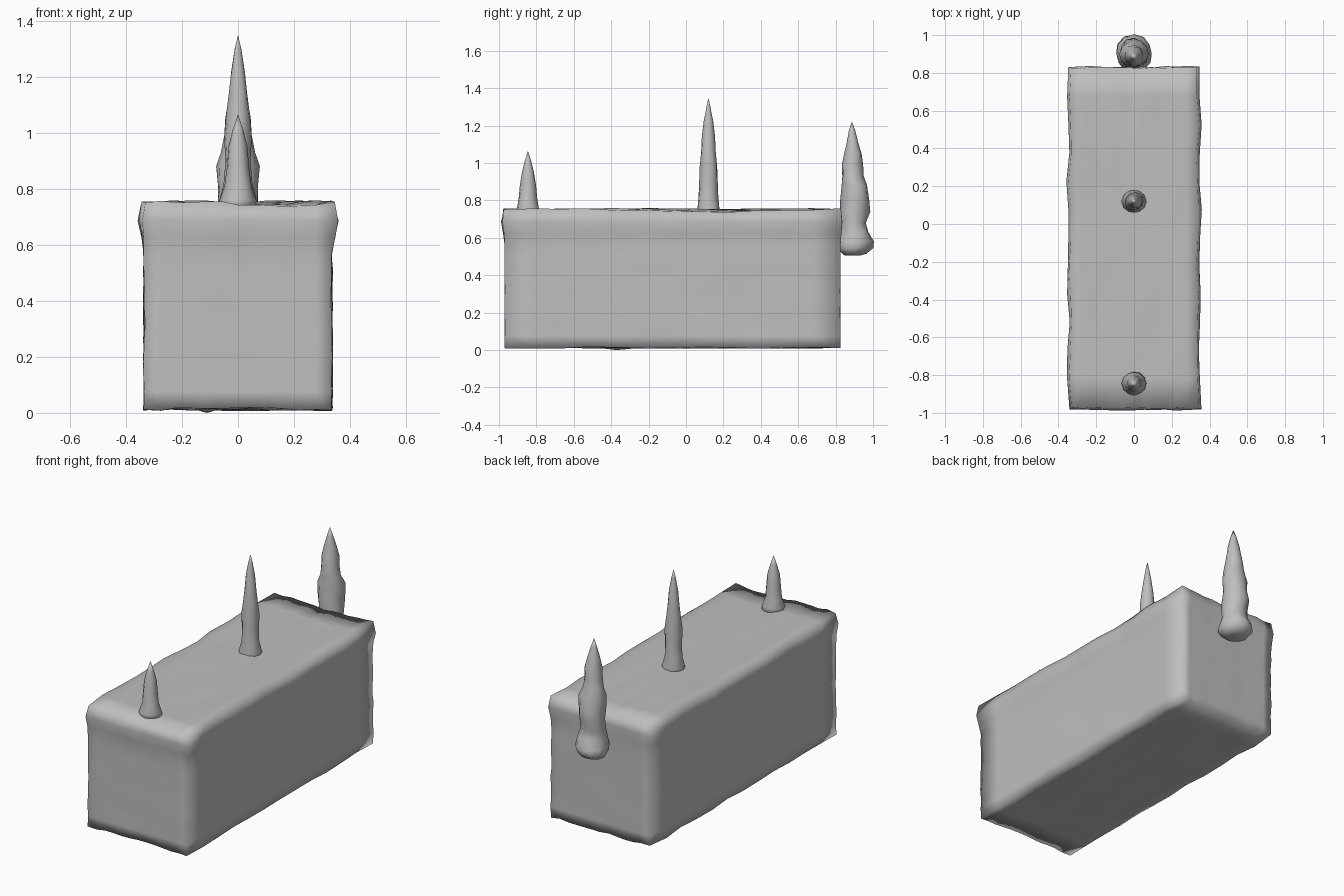
import bpy, bmesh, math, random

if "Cube" in bpy.data.objects:
    bpy.data.objects.remove(bpy.data.objects["Cube"])

random.seed(4)
stone = bpy.data.materials.new("pale grey stone")
stone.diffuse_color = (0.52, 0.52, 0.52, 1)
stone.use_nodes = True
stone.node_tree.nodes["Principled BSDF"].inputs["Base Color"].default_value = stone.diffuse_color


def finish(bm, name):
    bmesh.ops.recalc_face_normals(bm, faces=bm.faces)
    for f in bm.faces:
        f.smooth = True
    me = bpy.data.meshes.new(name)
    bm.to_mesh(me)
    bm.free()
    me.materials.append(stone)
    ob = bpy.data.objects.new(name, me)
    bpy.context.collection.objects.link(ob)
    return ob


# Rough block with a slightly flared lip under the top edge
bm = bmesh.new()
bmesh.ops.create_cube(bm, size=2)
bmesh.ops.subdivide_edges(bm, edges=bm.edges[:], cuts=11, use_grid_fill=True)
HALF_X, HALF_Y, MID_Y = 0.33, 0.895, -0.072
for v in bm.verts:
    u, w, h = v.co
    level = round((h + 1) * 6)
    flare = {12: 0.007, 11: 0.02, 10: 0.009}.get(level, 0.0)
    x, y, z = u * HALF_X, MID_Y + w * HALF_Y, 0.015 + 0.732 * (h + 1) / 2
    if abs(u) > 0.99:
        wave = 0.006 * math.sin(13 * y + u) + random.uniform(-0.004, 0.004)
        x += math.copysign(flare + wave, u)
    if abs(w) > 0.99:
        wave = random.uniform(-0.004, 0.004)
        y += math.copysign(flare * (0.9 if w < 0 else 0.5) + wave, w)
    if h > 0.99:
        z += 0.007 * math.sin(9 * x + 4 * y + 1) + random.uniform(-0.004, 0.006)
    elif h < -0.99:
        z += random.uniform(-0.008, 0.005)
    v.co = (x, y, z)
bm.verts.ensure_lookup_table()
min(bm.verts, key=lambda v: v.co.z).co.z = 0
finish(bm, "block")


# Spikes: (z, radius, y offset) profiles swept into uneven pointed columns
def spike(name, y0, profile, wobble, sides=12):
    bm = bmesh.new()
    rings = []
    for i, (z, r, dy) in enumerate(profile[:-1]):
        ring = []
        for k in range(sides):
            a = math.tau * k / sides
            rr = r * (1 + wobble * math.sin(2 * a + 1.7 * i))
            ring.append(bm.verts.new((rr * math.cos(a), y0 + dy + rr * math.sin(a), z)))
        rings.append(ring)
    tip = bm.verts.new((0, y0 + profile[-1][2], profile[-1][0]))
    for a, b in zip(rings, rings[1:]):
        for k in range(sides):
            n = (k + 1) % sides
            bm.faces.new((a[k], a[n], b[n], b[k]))
    for k in range(sides):
        bm.faces.new((rings[-1][k], rings[-1][(k + 1) % sides], tip))
    bm.faces.new(rings[0][::-1])
    finish(bm, name)


spike("middle_spike", 0.12, [
    (0.73, 0.064, 0), (0.76, 0.062, 0), (0.82, 0.052, 0), (0.90, 0.047, 0),
    (0.98, 0.048, 0), (1.06, 0.041, 0), (1.14, 0.034, 0), (1.22, 0.025, 0),
    (1.30, 0.011, 0), (1.348, 0, 0)], 0.06)
spike("front_spike", -0.845, [
    (0.73, 0.064, 0), (0.76, 0.062, 0), (0.81, 0.049, 0), (0.88, 0.041, 0),
    (0.95, 0.033, 0), (1.01, 0.018, 0), (1.065, 0, 0)], 0.06)
spike("back_spike", 0.89, [
    (0.505, 0.04, 0.0), (0.515, 0.07, 0.01), (0.545, 0.096, 0.013),
    (0.58, 0.096, 0.012), (0.63, 0.078, 0.01), (0.68, 0.071, 0.005),
    (0.74, 0.077, 0.014), (0.80, 0.074, 0.012), (0.88, 0.073, 0.01),
    (0.93, 0.059, 0.003), (0.99, 0.053, 0.0), (1.05, 0.046, 0.002),
    (1.11, 0.033, 0.0), (1.17, 0.018, -0.002), (1.222, 0, -0.003)], 0.08)
